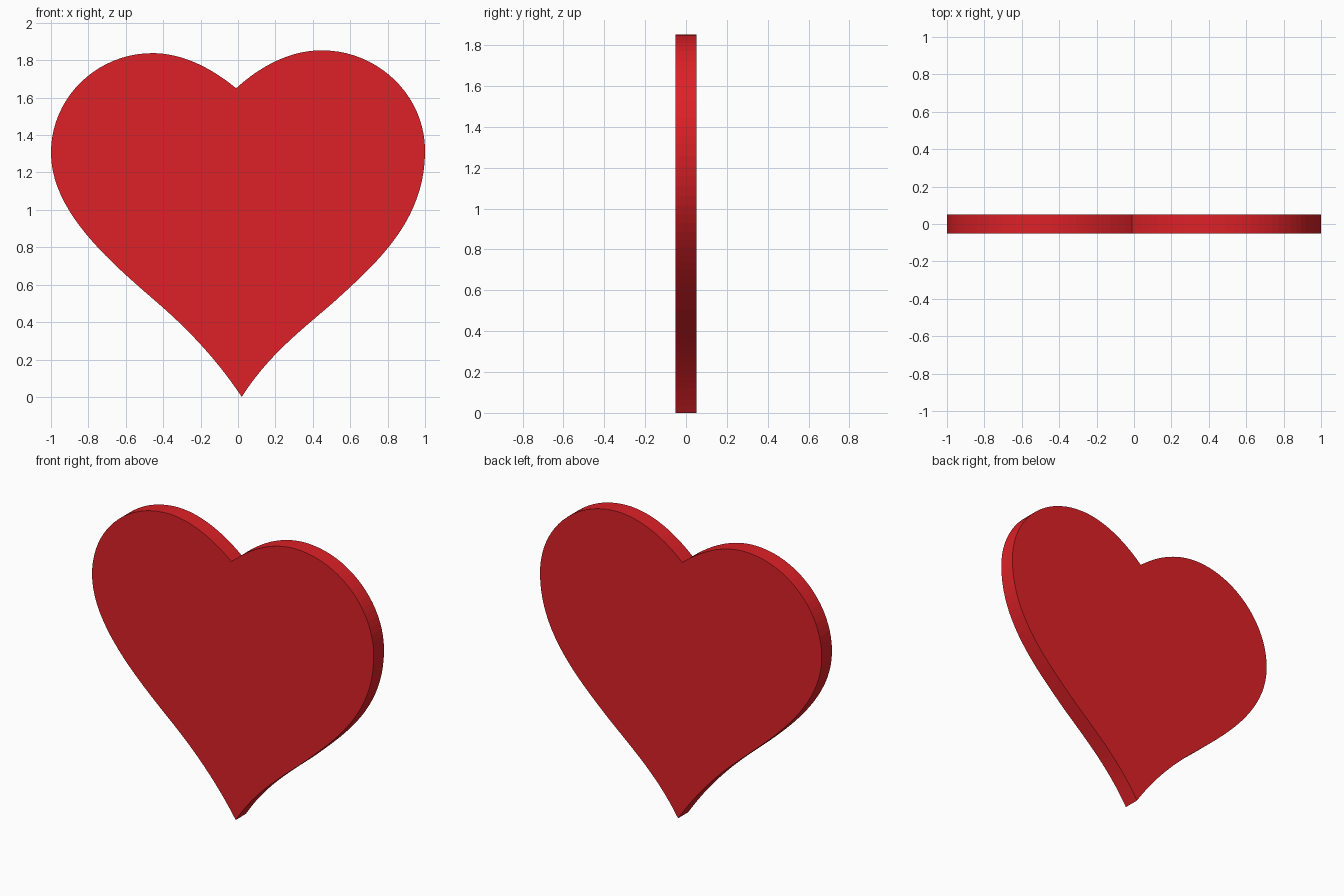
import bpy, bmesh
from mathutils import Vector
from mathutils.geometry import interpolate_bezier

if "Cube" in bpy.data.objects:
    bpy.data.objects.remove(bpy.data.objects["Cube"])

HALF_DEPTH = 0.052
STEPS = 20

# Heart outline in x, z: each row is a knot followed by the two handles to the next knot
outline = [
    ((-0.01, 1.65), (0.11, 1.76), (0.27, 1.853)),    # notch
    ((0.447, 1.853), (0.752, 1.853), (1.0, 1.61)),   # right lobe top
    ((1.0, 1.315), (1.0, 0.94), (0.74, 0.715)),      # right side
    ((0.51, 0.505), (0.33, 0.35), (0.16, 0.22)),     # right lower flank
    ((0.02, 0.0), (-0.12, 0.21), (-0.28, 0.375)),    # tip
    ((-0.45, 0.52), (-0.68, 0.72), (-1.0, 0.99)),    # left lower flank
    ((-1.0, 1.305), (-1.0, 1.6), (-0.755, 1.838)),   # left side
    ((-0.457, 1.838), (-0.29, 1.838), (-0.13, 1.75)),  # left lobe top
]

points = []
for i, (knot, h1, h2) in enumerate(outline):
    end = outline[(i + 1) % len(outline)][0]
    curve = interpolate_bezier(*(Vector((x, 0, z)) for x, z in (knot, h1, h2, end)), STEPS + 1)
    points += curve[:-1]

# Flat heart plate: front face extruded to the back
bm = bmesh.new()
front = bm.faces.new([bm.verts.new((p.x, -HALF_DEPTH, p.z)) for p in points])
result = bmesh.ops.extrude_face_region(bm, geom=[front], use_keep_orig=True)
back = [v for v in result["geom"] if isinstance(v, bmesh.types.BMVert)]
bmesh.ops.translate(bm, verts=back, vec=(0, 2 * HALF_DEPTH, 0))
bmesh.ops.recalc_face_normals(bm, faces=bm.faces)
mesh = bpy.data.meshes.new("heart")
bm.to_mesh(mesh)
bm.free()

red = bpy.data.materials.new("red")
red.diffuse_color = (0.72, 0.015, 0.02, 1)
red.use_nodes = True
red.node_tree.nodes["Principled BSDF"].inputs["Base Color"].default_value = red.diffuse_color
mesh.materials.append(red)
heart = bpy.data.objects.new("heart", mesh)
bpy.context.collection.objects.link(heart)
